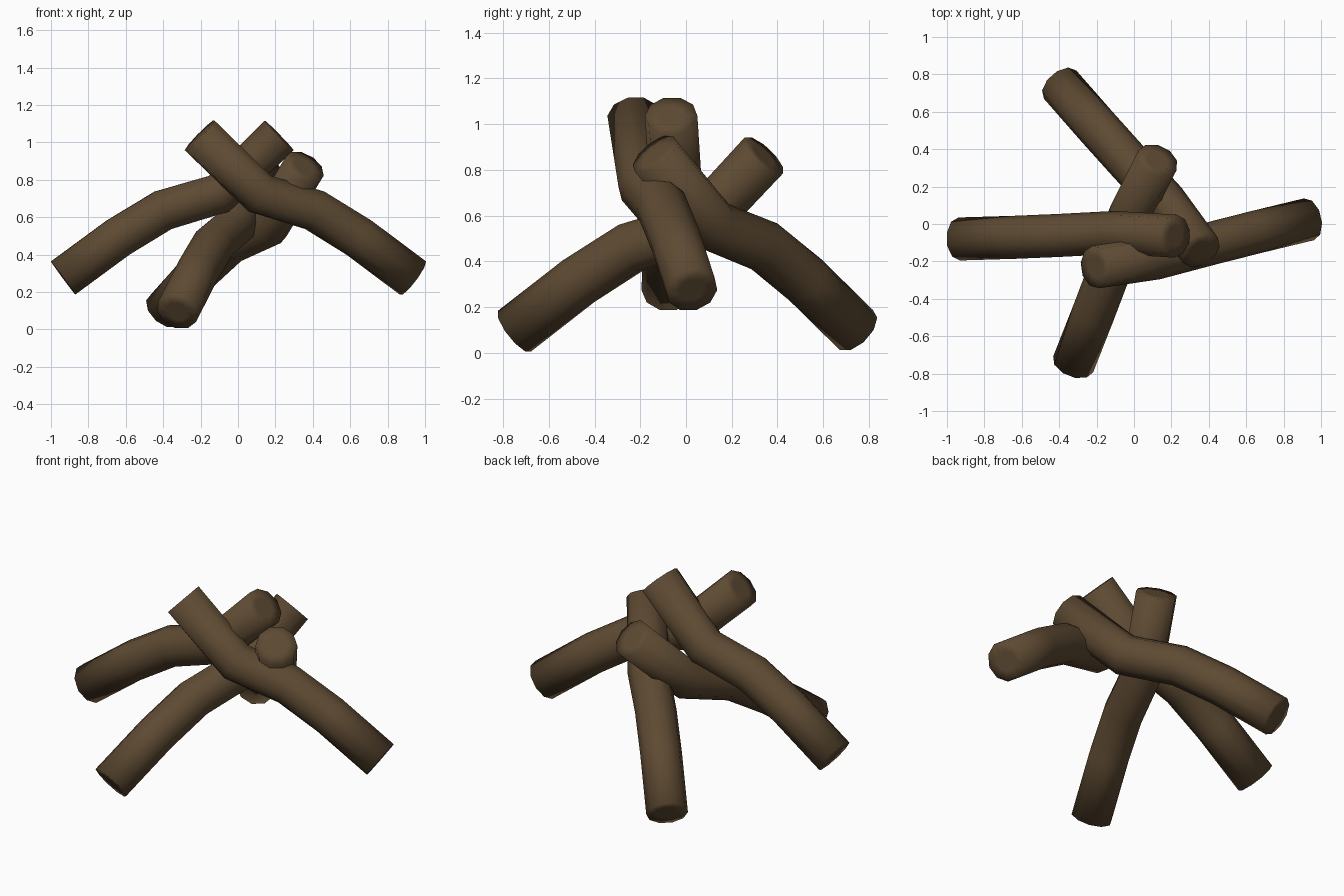
import bpy, bmesh, math
from mathutils import Vector

if "Cube" in bpy.data.objects:
    bpy.data.objects.remove(bpy.data.objects["Cube"])

SIDES = 10
RADIUS = 0.115

wood = bpy.data.materials.new("dark brown wood")
wood.diffuse_color = (0.11, 0.068, 0.032, 1)
wood.use_nodes = True
wood.node_tree.nodes["Principled BSDF"].inputs["Base Color"].default_value = wood.diffuse_color

# shared bent profile: (fraction along log, sideways bow, height above foot)
PROFILE = [(0, 0, 0), (0.255, 0.005, 0.217), (0.463, 0.012, 0.363),
           (0.723, 0.024, 0.452), (1, 0, 0.764)]


def make_log(name, foot, head):
    foot, head = Vector(foot), Vector(head)
    flat = Vector((head.x - foot.x, head.y - foot.y, 0))
    left = Vector((-flat.y, flat.x, 0)).normalized()
    rise = (head.z - foot.z) / PROFILE[-1][2]
    path = [Vector((foot.x, foot.y, foot.z + h * rise)) + flat * f + left * b
            for f, b, h in PROFILE]
    bm = bmesh.new()

    def ring(c, side, up, r):
        return [bm.verts.new(c + (side * math.cos(a) + up * math.sin(a)) * r)
                for a in [2 * math.pi * (i + 0.5) / SIDES + math.pi / 2 for i in range(SIDES)]]

    def bridge(a, b):
        for i in range(SIDES):
            j = (i + 1) % SIDES
            bm.faces.new((a[i], a[j], b[j], b[i]))

    # bent trunk
    rings, frames = [], []
    for i, p in enumerate(path):
        t = Vector((0, 0, 0))
        if i > 0:
            t += (p - path[i - 1]).normalized()
        if i < len(path) - 1:
            t += (path[i + 1] - p).normalized()
        t.normalize()
        side = t.cross(Vector((0, 0, 1))).normalized()
        up = side.cross(t).normalized()
        frames.append((side, up))
        rings.append(ring(p, side, up, RADIUS))
    for a, b in zip(rings, rings[1:]):
        bridge(a, b)
    # sawn ends, with a flat inner disc
    for k in (0, -1):
        inner = ring(path[k], *frames[k], RADIUS * 0.5)
        bridge(rings[k], inner)
        bm.faces.new(inner)
    bmesh.ops.recalc_face_normals(bm, faces=bm.faces)
    for f in bm.faces:
        f.smooth = True
    me = bpy.data.meshes.new(name)
    bm.to_mesh(me)
    bm.free()
    me.materials.append(wood)
    ob = bpy.data.objects.new(name, me)
    bpy.context.collection.objects.link(ob)


# four logs leaning over each other
make_log("left_log", (-0.935, -0.08, 0.275), (0.22, -0.065, 1.037))
make_log("right_log", (0.935, 0.025, 0.275), (-0.205, -0.23, 1.037))
make_log("back_log", (-0.395, 0.745, 0.10), (0.355, -0.14, 0.87))
make_log("front_log", (-0.325, -0.75, 0.095), (0.125, 0.34, 0.863))
